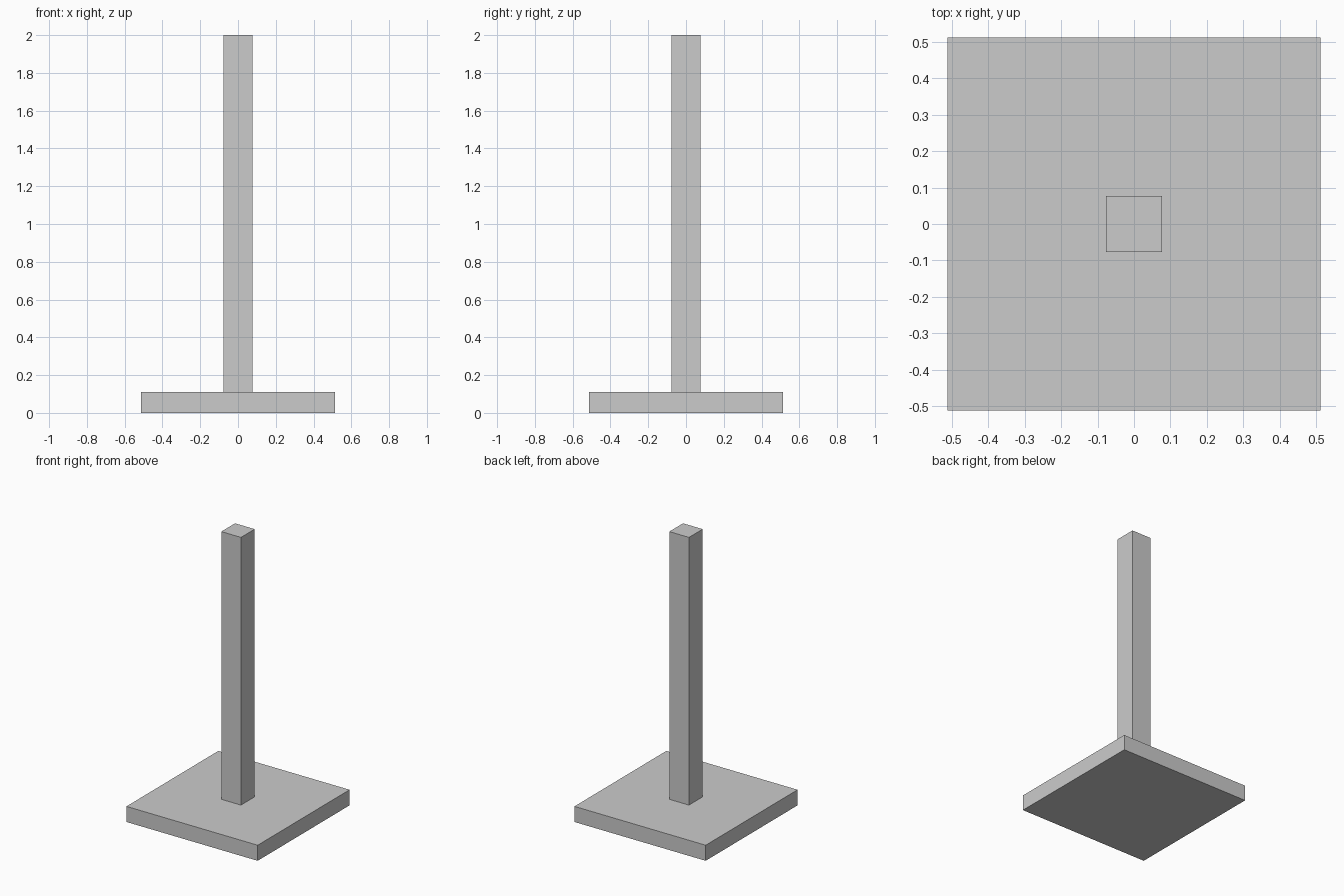
import bpy

if "Cube" in bpy.data.objects:
    bpy.data.objects.remove(bpy.data.objects["Cube"])


def box(name, width, z0, z1):
    """Square block centred on the z axis, spanning z0 to z1."""
    bpy.ops.mesh.primitive_cube_add(size=1, location=(0, 0, (z0 + z1) / 2))
    ob = bpy.context.object
    ob.name = name
    ob.scale = (width, width, z1 - z0)
    bpy.ops.object.transform_apply(location=False, rotation=False, scale=True)
    return ob


BASE_TOP = 0.11

# Flat square base plate
box("base_plate", 1.025, 0, BASE_TOP)

# Square upright post standing on the plate
box("post", 0.153, BASE_TOP, 2.0)
